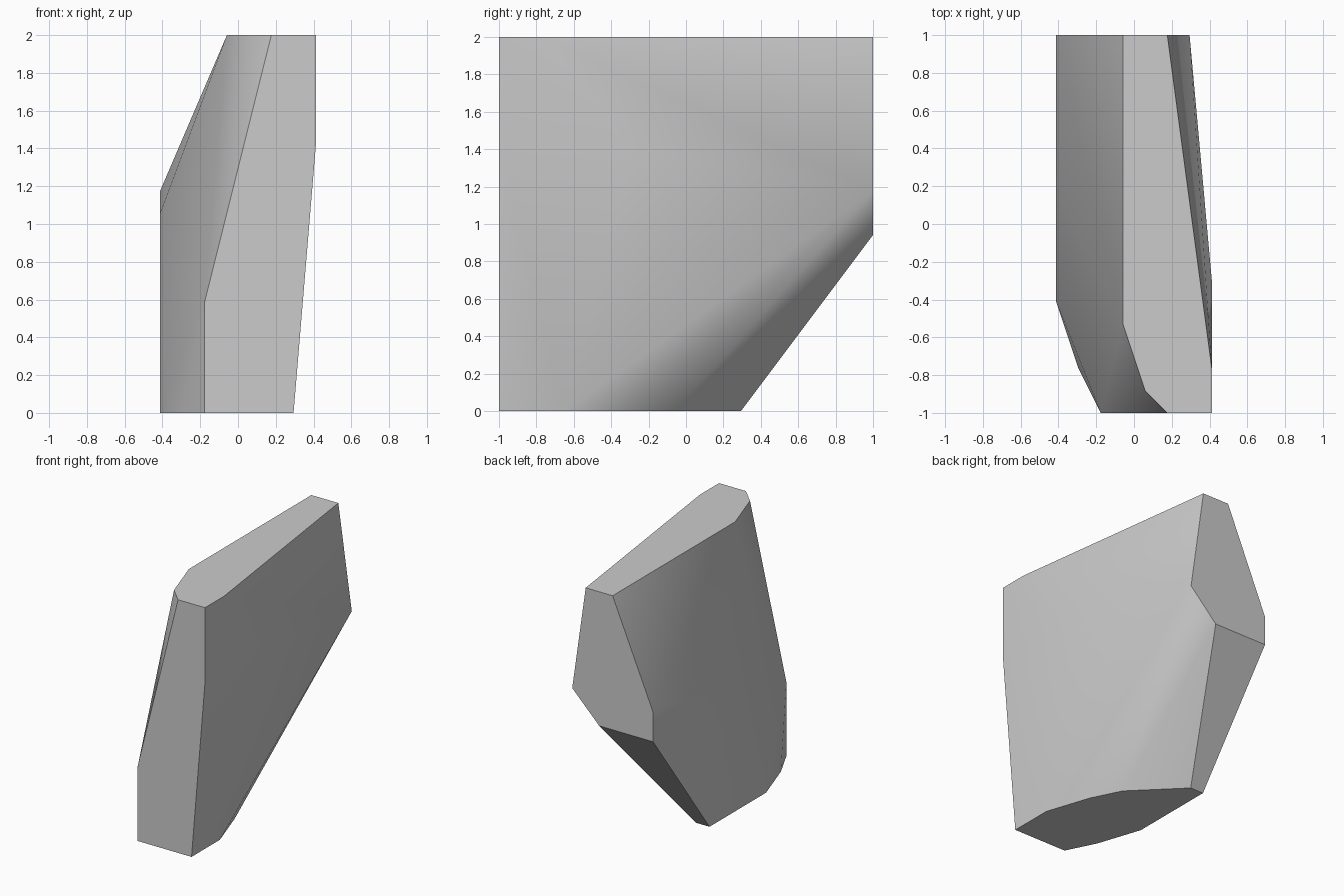
import bpy
import bmesh
import math
from mathutils import Vector

default_cube = bpy.data.objects.get("Cube")
if default_cube:
    bpy.data.objects.remove(default_cube, do_unlink=True)

# The rock is chipped on a regular grid: 7 x 17 x 17 cells
CELLS_HIGH = 17
CELL = 2 / CELLS_HIGH
CENTRE = Vector((7 / 2, CELLS_HIGH / 2, 0))


def on_grid(x, y, z):
    return (Vector((x, y, z)) - CENTRE) * CELL


# Outlines of the flat facets, in grid steps
front_outline = [(2, 0), (2, 5), (5, 17), (7, 17), (7, 12), (6, 0)]
back_outline = [(5, 17), (3, 17), (0, 10), (0, 8), (4, 8), (6, 10)]
top_outline = [(3, 17), (3, 4), (4, 1), (5, 0), (7, 0), (7, 2), (5, 17)]
base_outline = [(2, 0), (1, 2), (0, 5), (0, 11), (1, 11),
                (4, 8), (5, 6), (6, 3), (6, 0)]
# Bulges on the left and right sides
side_bulges = [(7, 6, 12), (0, 10, 9)]

corners = {(x, 0, z) for x, z in front_outline}
corners |= {(x, CELLS_HIGH, z) for x, z in back_outline}
corners |= {(x, y, CELLS_HIGH) for x, y in top_outline}
corners |= {(x, y, 0) for x, y in base_outline}
corners |= set(side_bulges)

# Solid rock skin stretched over the facets
bm = bmesh.new()
for corner in sorted(corners):
    bm.verts.new(on_grid(*corner))
hull = bmesh.ops.convex_hull(bm, input=bm.verts[:])
loose = [v for v in bm.verts if not v.link_faces]
bmesh.ops.delete(bm, geom=loose, context="VERTS")
bmesh.ops.dissolve_limit(bm, angle_limit=math.radians(0.5),
                         verts=bm.verts[:], edges=bm.edges[:])
bmesh.ops.recalc_face_normals(bm, faces=bm.faces[:])

mesh = bpy.data.meshes.new("rock_slab")
bm.to_mesh(mesh)
bm.free()
rock = bpy.data.objects.new("rock_slab", mesh)
bpy.context.collection.objects.link(rock)

# Plain light grey stone
stone = bpy.data.materials.new("light_grey_stone")
stone.use_nodes = True
grey = (0.6, 0.6, 0.6, 1)
stone.diffuse_color = grey
stone.node_tree.nodes["Principled BSDF"].inputs["Base Color"].default_value = grey
mesh.materials.append(stone)

# Soft shading on the worn sides, crisp rims on the flat facets
bpy.ops.object.select_all(action="DESELECT")
rock.select_set(True)
bpy.context.view_layer.objects.active = rock
bpy.ops.object.shade_smooth_by_angle(angle=math.radians(30))
